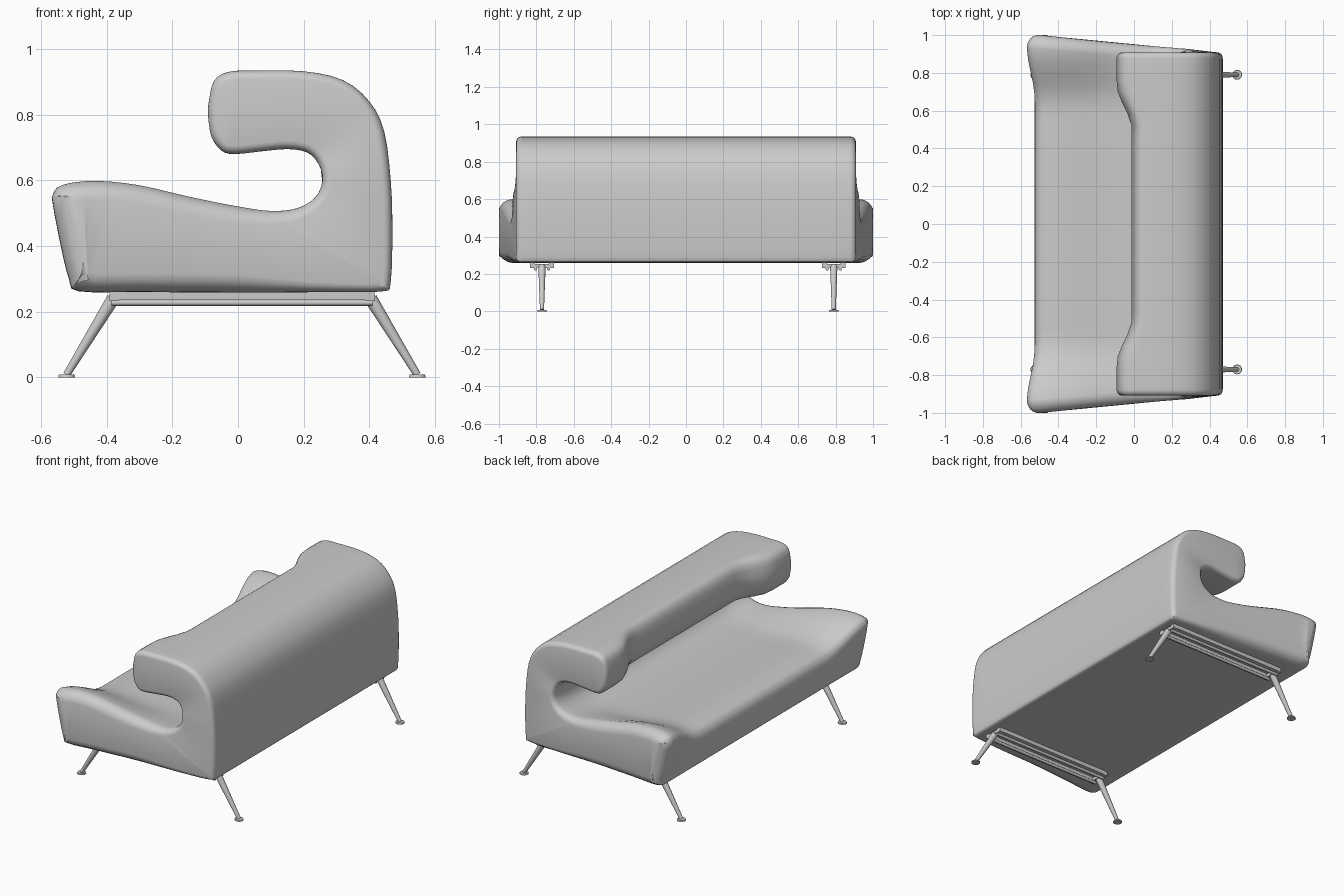
import bpy, bmesh, math
from mathutils import Vector

cube = bpy.data.objects.get("Cube")
if cube:
    bpy.data.objects.remove(cube, do_unlink=True)

grey = bpy.data.materials.new("soft_grey")
grey.use_nodes = True
grey.diffuse_color = (0.6, 0.6, 0.6, 1)
grey.node_tree.nodes["Principled BSDF"].inputs["Base Color"].default_value = (0.6, 0.6, 0.6, 1)


def finish(name, bm, angle=40):
    bmesh.ops.recalc_face_normals(bm, faces=bm.faces)
    me = bpy.data.meshes.new(name)
    bm.to_mesh(me)
    bm.free()
    me.materials.append(grey)
    ob = bpy.data.objects.new(name, me)
    bpy.context.collection.objects.link(ob)
    bpy.ops.object.select_all(action='DESELECT')
    ob.select_set(True)
    bpy.context.view_layer.objects.active = ob
    bpy.ops.object.shade_smooth_by_angle(angle=math.radians(angle))
    return ob


def smooth(a, b, v):
    t = min(1, max(0, (v - a) / (b - a)))
    return t * t * (3 - 2 * t)


def spline(pts, n=3):
    """Catmull-Rom curve through the points."""
    p = [Vector(q) for q in pts]
    p = [2 * p[0] - p[1]] + p + [2 * p[-1] - p[-2]]
    out = []
    for i in range(1, len(p) - 2):
        a, b, c, d = p[i - 1:i + 3]
        for k in range(n):
            t = k / n
            out.append(0.5 * (2 * b + (c - a) * t + (2 * a - 5 * b + 4 * c - d) * t * t
                              + (3 * b - a - 3 * c + d) * t ** 3))
    return out + [p[-2]]


# Body side profile (x, z): outer chain under and behind, inner chain over the seat
OUTER = spline([(-.56, .50), (-.54, .40), (-.515, .30), (-.485, .262), (-.3, .26), (0, .258),
                (.3, .26), (.44, .262), (.465, .29), (.47, .45), (.465, .6), (.445, .75),
                (.40, .84), (.32, .905), (.2, .932), (.05, .934), (-.03, .93), (-.075, .90),
                (-.092, .82)])
INNER = spline([(-.568, .55), (-.55, .58), (-.5, .595), (-.42, .60), (-.3, .588), (-.15, .555),
                (0, .525), (.1, .51), (.18, .517), (.235, .55), (.257, .60), (.245, .65),
                (.21, .685), (.15, .695), (.07, .688), (-.01, .68), (-.05, .69), (-.08, .73),
                (-.09, .78)])
N = len(OUTER)
LOOP = OUTER + INNER[::-1]
M = len(LOOP)


def normal(i):
    d = LOOP[(i + 1) % M] - LOOP[i - 1]
    return Vector((-d.y, d.x)).normalized()     # points into the body


def shaped(p, y):
    """Hollow the seat and set the headrest back between the two ends."""
    x, z = p
    ay = abs(y)
    if z > .63:                                  # headrest
        w = 1 - smooth(.5, .74, ay)
        k = min(1, max(0, (.15 - x) / .22))
        z += .02 * w * k * (1 if z < .8 else 0)
        x += .08 * w * k
    else:                                        # seat
        w = 1 - smooth(.62, .95, ay)
        front = smooth(.3, -.45, x)
        high = smooth(.28, .55, z)
        if x < .3:
            z -= w * high * (.02 + .085 * front)
        x += .05 * w * smooth(-.3, -.5, x) * smooth(.25, .5, z)
    return x, z


def end_y(p):
    """Half length and edge radius at a profile point."""
    seat = 1 - smooth(.6, .68, p.y)
    half = .908 + seat * .092 * min(1, max(0, (.45 - p.x) / .95))
    radius = .032 + .04 * seat * smooth(.35, -.1, p.x)
    return half, radius


bm = bmesh.new()
rows = []
ROUND = [math.radians(a) for a in (90, 68, 48, 30, 14, 0)]
SPAN = [i / 15 for i in range(-14, 15)]
stations = [(-1, a) for a in ROUND] + [(0, s) for s in SPAN] + [(1, a) for a in ROUND[::-1]]
for side, v in stations:
    ring = []
    for i, p in enumerate(LOOP):
        half, r = end_y(p)
        q = p
        if side:
            y = side * (half - r * (1 - math.sin(v)))
            q = p + normal(i) * r * (1 - math.cos(v)) * .8
        else:
            y = v * (half - r)
        x, z = shaped(q, y)
        ring.append(bm.verts.new((x, y, z)))
    rows.append(ring)
for a, b in zip(rows, rows[1:]):
    for i in range(M):
        j = (i + 1) % M
        bm.faces.new((a[i], a[j], b[j], b[i]))
for ring in (rows[0], rows[-1]):                 # end caps
    for i in range(N - 1):
        bm.faces.new((ring[i], ring[i + 1], ring[M - 2 - i], ring[M - 1 - i]))
finish("sofa_body", bm, 60)


def rod(name, a, b, r1, r2, sides=14):
    a, b = Vector(a), Vector(b)
    bm = bmesh.new()
    bmesh.ops.create_cone(bm, cap_ends=True, segments=sides, radius1=r1, radius2=r2,
                          depth=(b - a).length)
    rot = (b - a).to_track_quat('Z', 'Y').to_matrix().to_4x4()
    rot.translation = (a + b) / 2
    bm.transform(rot)
    return finish(name, bm)


def box(name, centre, size):
    bm = bmesh.new()
    bmesh.ops.create_cube(bm, size=1)
    for v in bm.verts:
        v.co = Vector(centre) + Vector([c * s for c, s in zip(v.co, size)])
    return finish(name, bm)


# Two leg frames, one near each end
for end, y in (("right", -.77), ("left", .79)):
    for n, off in (("outer", -.05), ("inner", .05)):
        box(f"{end}_{n}_rail", (.012, y + off, .248), (.806, .026, .026))
        rod(f"{end}_{n}_tube", (-.385, y + off * .7, .227), (.41, y + off * .7, .227), .009, .009, 10)
    for n, s in (("front", -1), ("back", 1)):
        top = .012 + s * .39
        foot = .012 + s * .534
        box(f"{end}_{n}_crosspiece", (top, y, .243), (.03, .126, .02))
        rod(f"{end}_{n}_leg", (foot, y, .008), (top + s * .002, y, .24), .011, .02)
        rod(f"{end}_{n}_foot", (foot, y, 0), (foot, y, .008), .026, .024, 18)
